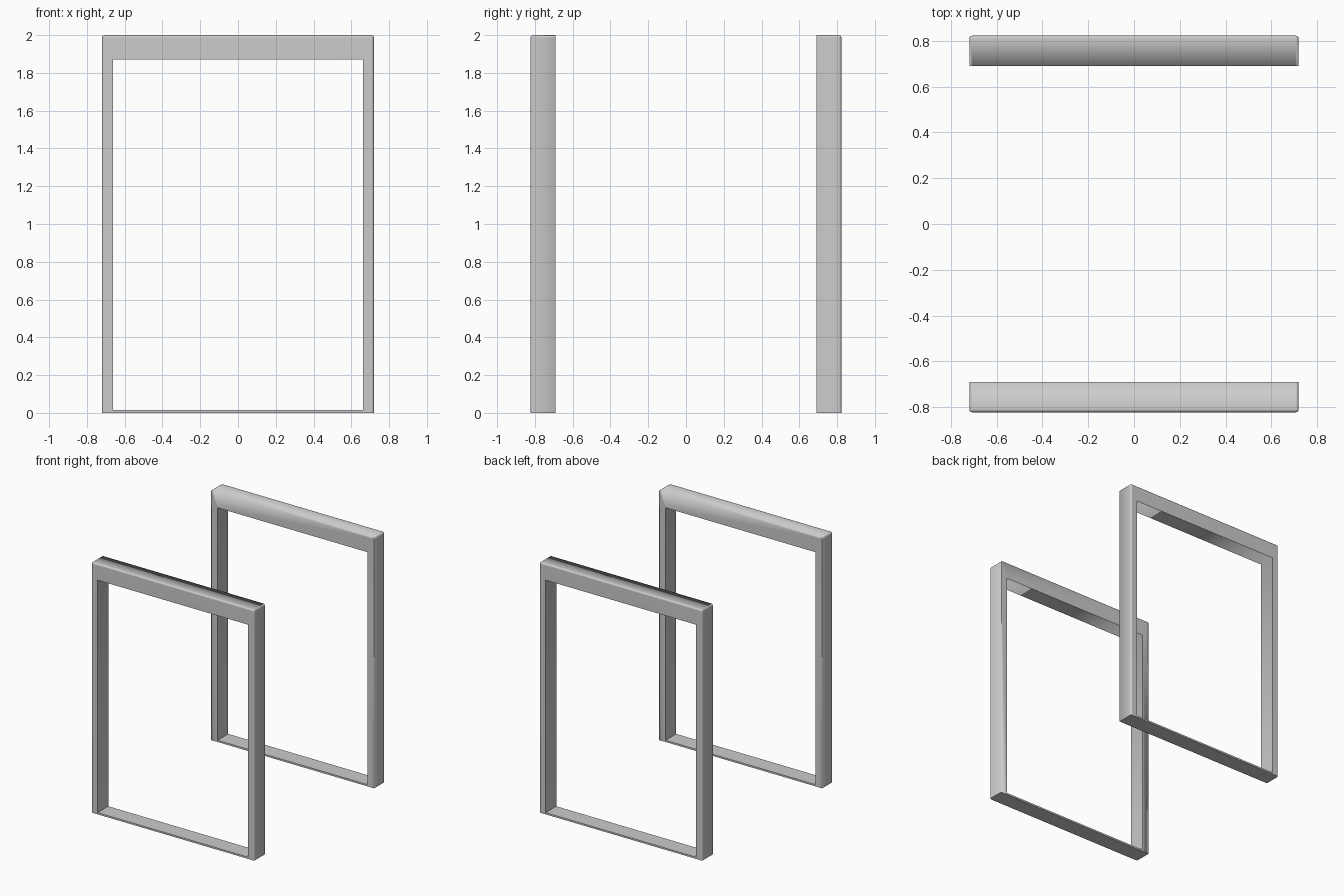
import bpy, bmesh
from math import pi

if "Cube" in bpy.data.objects:
    bpy.data.objects.remove(bpy.data.objects["Cube"])

W, H = 0.72, 2.0            # outer half width, height
IW, IH = 0.663, 1.87        # opening half width, height
Y0, Y1 = -0.69, -0.823      # inner plane, outer plane
SILL = 0.014


def add_object(name, bm, rot):
    bmesh.ops.recalc_face_normals(bm, faces=bm.faces[:])
    me = bpy.data.meshes.new(name)
    bm.to_mesh(me)
    bm.free()
    ob = bpy.data.objects.new(name, me)
    ob.rotation_euler.z = rot
    bpy.context.collection.objects.link(ob)
    return ob


def casing(name, rot):
    # Mitred posts and header, lofted through a four-corner section
    outer = [(-W, 0), (-W, H), (W, H), (W, 0)]
    inner = [(-IW, 0), (-IW, IH), (IW, IH), (IW, 0)]
    bm = bmesh.new()
    rings = [[bm.verts.new((p[0], y, p[1])) for p, y in
              ((o, Y0), (o, Y1), (i, Y1), (i, Y0))]
             for o, i in zip(outer, inner)]
    for a, b in zip(rings, rings[1:]):
        for k in range(4):
            n = (k + 1) % 4
            bm.faces.new((a[k], a[n], b[n], b[k]))
    for r in (rings[0], rings[-1]):
        bm.faces.new(r)
    # Crisp opening and feet
    for a, b in zip(rings, rings[1:]):
        for k in (2, 3):
            bm.edges.get((a[k], b[k])).smooth = False
    for r in (rings[0], rings[-1]):
        for k in range(4):
            bm.edges.get((r[k], r[(k + 1) % 4])).smooth = False
    # Rounded outer edges
    soft = [bm.edges.get((a[1], b[1])) for a, b in zip(rings, rings[1:])]
    soft += [bm.edges.get((r[0], r[1])) for r in rings[1:3]]
    bmesh.ops.bevel(bm, geom=soft, offset=0.013, segments=3, profile=0.5,
                    affect='EDGES', clamp_overlap=True)
    for f in bm.faces:
        f.smooth = True
    ob = add_object(name, bm, rot)
    mod = ob.modifiers.new("weighted_normals", 'WEIGHTED_NORMAL')
    mod.keep_sharp = True


def sill(name, rot):
    # Thin threshold strip between the posts
    bm = bmesh.new()
    bmesh.ops.create_cube(bm, size=1)
    d = Y0 - Y1
    for v in bm.verts:
        v.co = (v.co.x * 2 * IW, v.co.y * d + (Y0 + Y1) / 2,
                (v.co.z + 0.5) * SILL)
    add_object(name, bm, rot)


for side, rot in (("front", 0), ("back", pi)):
    casing(side + "_door_casing", rot)
    sill(side + "_threshold", rot)
